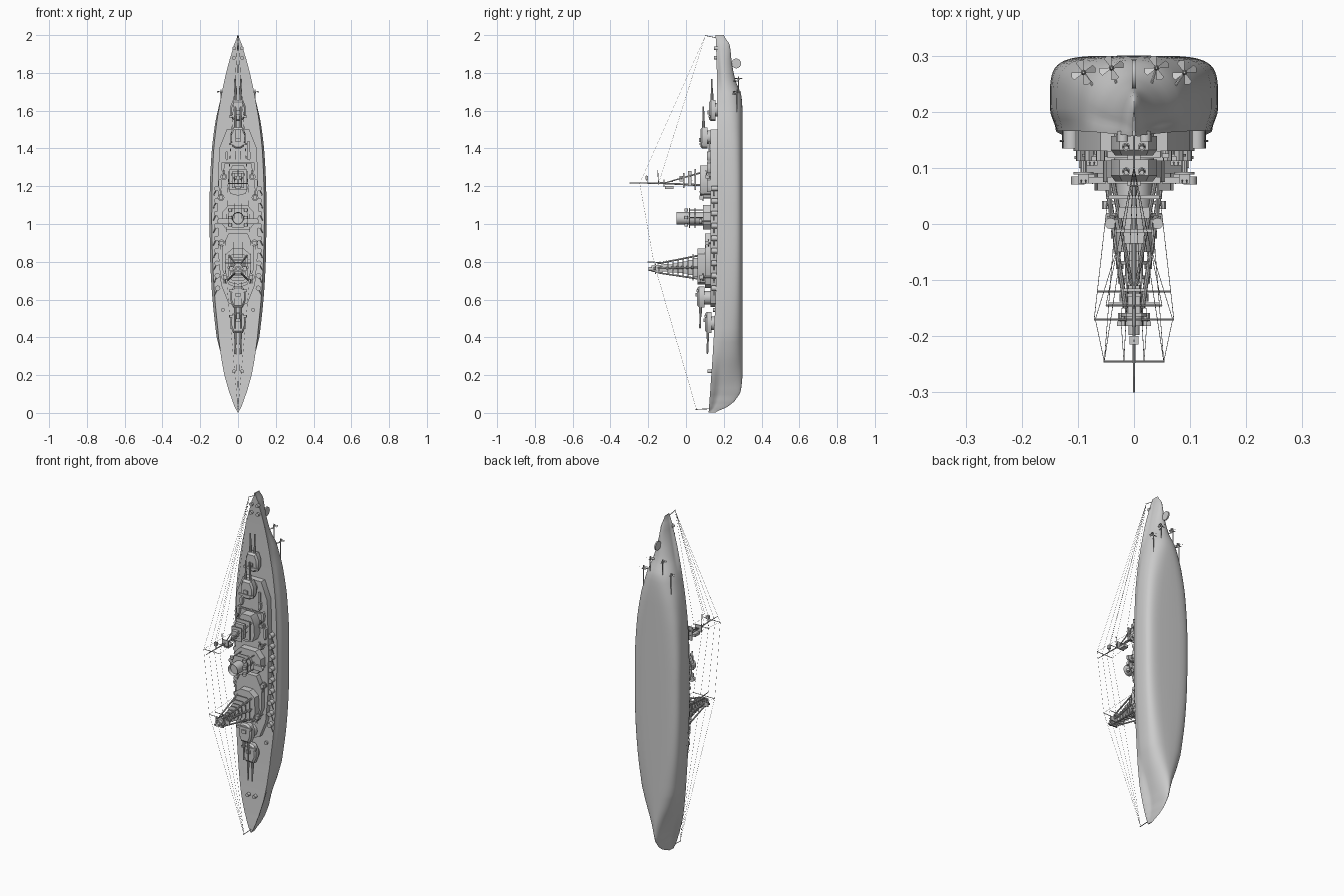
import bpy, bmesh, math
from mathutils import Vector, Matrix

# Ship stands on its bow: length along z, "up" for the ship is -y
SIDES = (-1, 1)


def finish(name, bm):
    bmesh.ops.recalc_face_normals(bm, faces=bm.faces)
    me = bpy.data.meshes.new(name)
    bm.to_mesh(me)
    bm.free()
    ob = bpy.data.objects.new(name, me)
    bpy.context.collection.objects.link(ob)
    return ob


def box(bm, x0, x1, y0, y1, z0, z1):
    m = Matrix.Translation(((x0+x1)/2, (y0+y1)/2, (z0+z1)/2)) @ Matrix.Diagonal((abs(x1-x0), abs(y1-y0), abs(z1-z0), 1))
    bmesh.ops.create_cube(bm, size=1, matrix=m)


def rod(bm, a, b, r1, r2=None, n=10, flat=1.0):
    a, b = Vector(a), Vector(b)
    d = b - a
    m = Matrix.Translation((a+b)/2) @ Matrix.Diagonal((flat, 1, 1, 1)) @ d.to_track_quat('Z', 'Y').to_matrix().to_4x4()
    bmesh.ops.create_cone(bm, cap_ends=True, segments=n, radius1=r1,
                          radius2=r1 if r2 is None else r2, depth=d.length, matrix=m)


def prism(bm, half, y0, y1, top=1.0):
    """Symmetric deck-plan outline extruded from y1 (base) to y0 (roof)."""
    pts = half + [(-x, z) for x, z in reversed(half) if x > 0]
    zc = sum(p[1] for p in pts) / len(pts)
    lo = [bm.verts.new((x, y1, z)) for x, z in pts]
    hi = [bm.verts.new((x*top, y0, zc+(z-zc)*top)) for x, z in pts]
    bm.faces.new(lo)
    bm.faces.new(hi)
    for i in range(len(pts)):
        j = (i+1) % len(pts)
        bm.faces.new((lo[i], lo[j], hi[j], hi[i]))


# Hull stations: z, deck half width, bulge half width, deck y, keel y, fullness
ST = [(0.003, .003, .002, .120, .158, 1.5), (.03, .017, .007, .122, .215, 1.5),
      (.06, .029, .013, .124, .255, 1.6), (.11, .047, .024, .128, .288, 1.8),
      (.2, .072, .052, .134, .299, 2.0), (.3, .09, .086, .141, .3, 2.6),
      (.4, .103, .113, .147, .3, 3.2), (.6, .122, .135, .156, .3, 4.2),
      (.8, .134, .147, .162, .3, 4.8), (1.0, .139, .15, .165, .3, 5.0),
      (1.2, .137, .149, .166, .3, 4.8), (1.4, .128, .138, .166, .3, 4.0),
      (1.55, .111, .118, .166, .3, 3.0), (1.68, .089, .088, .165, .293, 2.2),
      (1.76, .072, .062, .164, .262, 1.9), (1.85, .05, .04, .162, .243, 1.8),
      (1.95, .021, .017, .159, .231, 1.8), (2.0, .003, .002, .157, .2, 1.8)]


def catmull(i, t):
    p = [ST[min(max(i+k, 0), len(ST)-1)] for k in (-1, 0, 1, 2)]
    out = []
    for a, b, c, d in zip(*p):
        v = .5*(2*b+(c-a)*t+(2*a-5*b+4*c-d)*t*t+(3*b-a-3*c+d)*t**3)
        out.append(min(max(v, min(b, c)), max(b, c)))
    out[0] = p[1][0] + (p[2][0]-p[1][0])*t
    return out


def section(z, wd, wb, yd, yk, n):
    h, k, half = yk-yd, .3, []
    for i in range(4):
        t = i/4
        half.append((wd+(wb-wd)*t*t*(3-2*t), yd+h*k*t))
    for i in range(13):
        a = math.pi/2*i/12
        half.append((wb*max(math.cos(a), 0)**(2/n), yd+h*(k+(1-k)*math.sin(a)**(2/n))))
    half[-1] = (0, yk)
    return [(x, y, z) for x, y in half] + [(-x, y, z) for x, y in reversed(half[:-1])]


bm = bmesh.new()
rings = []
for i in range(len(ST)-1):
    for t in (0, .25, .5, .75):
        rings.append(section(*catmull(i, t)))
rings.append(section(*ST[-1]))
rings = [[bm.verts.new(p) for p in r] for r in rings]
for a, b in zip(rings, rings[1:]):
    for j in range(len(a)):
        k = (j+1) % len(a)
        bm.faces.new((a[j], a[k], b[k], b[j]))
bm.faces.new(rings[0])
bm.faces.new(rings[-1])
finish("hull", bm)

# Rudder, propellers with shafts and struts
bm = bmesh.new()
box(bm, -.004, .004, .24, .25, 1.84, 1.86)
rod(bm, (-.004, .266, 1.85), (.004, .266, 1.85), .026, n=16)
finish("rudder", bm)
for x, y, z in ((.09, .27, 1.70), (.04, .278, 1.77)):
    for s in SIDES:
        bm = bmesh.new()
        c = Vector((s*x, y, z))
        rod(bm, c-Vector((0, 0, .17)), c, .003)
        rod(bm, c-Vector((0, 0, .008)), c+Vector((0, 0, .012)), .005, .002)
        rod(bm, c-Vector((0, 0, .012)), (s*x*.6, y-.05, z-.012), .0025, n=6)
        for k in range(4):
            a = k*math.pi/2 + .35
            u, v = Vector((math.cos(a), math.sin(a), 0)), Vector((-math.sin(a), math.cos(a), .5))
            bm.faces.new([bm.verts.new(c+u*r+v*w) for r, w in
                          ((.004, -.002), (.02, -.007), (.023, 0), (.02, .007), (.004, .002))])
        finish("propeller", bm)

# Deckhouses: main upper deck, forward block, bridge base, midship and aft blocks
HOUSES = [("upper_deck", .13, .17, [(0, .56), (.05, .58), (.09, .68), (.105, .85), (.108, 1.1), (.1, 1.4), (.06, 1.5), (0, 1.5)]),
          ("forward_house", .1, .131, [(0, .66), (.05, .68), (.083, .76), (.083, .88), (.05, .95), (0, .95)]),
          ("bridge_base", .06, .101, [(0, .68), (.045, .69), (.07, .75), (.065, .84), (.03, .87), (0, .87)]),
          ("funnel_base", .09, .131, [(0, .97), (.06, .97), (.085, 1.0), (.085, 1.06), (.05, 1.1), (0, 1.1)]),
          ("aft_house", .075, .131, [(0, 1.15), (.04, 1.16), (.055, 1.2), (.05, 1.27), (.03, 1.31), (0, 1.31)])]
for name, y0, y1, half in HOUSES:
    bm = bmesh.new()
    prism(bm, half, y0, y1)
    finish(name, bm)


# Main gun turrets
def turret(name, z, d, roof, base, deck):
    bm = bmesh.new()
    rod(bm, (0, base, z), (0, deck, z), .036, n=24)
    plan = [(0, .052), (.026, .052), (.041, .015), (.041, -.025), (.03, -.05), (.015, -.06), (0, -.06)]
    plan = [(x, z+d*q) for x, q in plan]
    prism(bm, plan, roof+.014, base)
    prism(bm, plan, roof+.004, roof+.014, .82)
    box(bm, -.047, .047, roof, roof+.012, z-d*.03, z-d*.042)
    box(bm, -.012, .012, roof-.004, roof+.01, z-d*.005, z-d*.025)
    for s in SIDES:
        yb = (roof+base)/2
        rod(bm, (s*.014, yb, z+d*.03), (s*.014, yb, z+d*.085), .0075)
        rod(bm, (s*.014, yb, z+d*.085), (s*.014, yb-.002, z+d*.162), .0055, .004)
    finish(name, bm)


turret("turret_1", .475, -1, .097, .134, .155)
turret("turret_2", .61, -1, .055, .097, .16)
turret("turret_3", 1.46, 1, .072, .115, .17)
turret("turret_4", 1.605, 1, .118, .157, .17)

# Pagoda tower: tiers as (roof y, base y, half width, z start, z end)
bm = bmesh.new()
TIERS = [(.035, .062, .05, .70, .84), (.008, .035, .042, .715, .825), (-.018, .008, .034, .725, .815),
         (-.045, -.018, .03, .73, .81), (-.072, -.045, .025, .735, .80), (-.098, -.072, .022, .735, .795),
         (-.13, -.098, .019, .74, .795), (-.165, -.13, .022, .735, .79)]
for y0, y1, w, z0, z1 in TIERS:
    m = (z0+z1)/2
    prism(bm, [(0, z0), (w*.6, z0), (w, z0+.02), (w, z1-.015), (w*.6, z1), (0, z1)], y0, y0+.006)
    q = .72
    prism(bm, [(0, m+(z0-m)*q), (w*.5, m+(z0-m)*q), (w*q, m), (w*.5, m+(z1-m)*q), (0, m+(z1-m)*q)], y0+.006, y1)
    for s in SIDES:
        rod(bm, (s*w, y0-.008, m), (s*w, y0+.006, m), .007)
rod(bm, (0, -.165, .762), (0, -.182, .762), .017, n=16)
rod(bm, (0, -.182, .762), (0, -.198, .762), .01, n=16)
box(bm, -.03, .03, -.182, -.174, .745, .753)
box(bm, -.045, .045, -.146, -.14, .75, .775)
for s in SIDES:
    for zb, zt in ((.705, .742), (.77, .765), (.84, .79)):
        rod(bm, (s*.052, .1, zb), (s*.015, -.15, zt), .005, .004, 8)
finish("pagoda_tower", bm)
bm = bmesh.new()
for y, w, z in ((-.12, .065, .79), (-.17, .071, .795)):
    rod(bm, (-w, y, z), (w, y, z), .002, n=6)
rod(bm, (0, -.12, .795), (0, -.205, .80), .0025, n=6)
finish("tower_yards", bm)

# Funnel with cap rim and searchlight platforms
bm = bmesh.new()
rod(bm, (0, .1, 1.03), (0, -.05, 1.03), .033, n=28, flat=.95)
top = [f for f in bm.faces if f.calc_center_median().y < -.049]
bmesh.ops.inset_region(bm, faces=top, thickness=.004)
bmesh.ops.translate(bm, verts=list({v for f in top for v in f.verts}), vec=(0, .02, 0))
finish("funnel", bm)
bm = bmesh.new()
for y in (.045, .015):
    prism(bm, [(0, .98), (.03, .98), (.05, 1.01), (.05, 1.06), (.03, 1.085), (0, 1.085)], y, y+.005)
for s in SIDES:
    for z in (.995, 1.035, 1.075):
        rod(bm, (s*.042, .09, z), (s*.042, .015, z), .003, n=6)
        rod(bm, (s*.042, .001, z-.008), (s*.042, .001, z+.008), .01, n=12)
    box(bm, s*.05, s*.1, .072, .084, 1.0, 1.03)
    rod(bm, (s*.1, .07, 1.015), (s*.1, .085, 1.015), .012, n=12)
    rod(bm, (s*.088, .08, 1.015), (s*.088, .17, 1.015), .0035, n=6)
finish("searchlight_platforms", bm)

# Main mast: tripod, tops, spreaders and gaff
bm = bmesh.new()
rod(bm, (0, .1, 1.205), (0, -.12, 1.215), .006, .004)
rod(bm, (0, -.12, 1.215), (0, -.3, 1.217), .004, .0015, 8)
for s in SIDES:
    rod(bm, (s*.04, .09, 1.275), (s*.004, -.11, 1.218), .0045, .003, 8)
for y0, y1, w, z0, z1 in ((.045, .052, .045, 1.18, 1.29), (.01, .03, .028, 1.2, 1.28), (-.015, -.009, .032, 1.19, 1.27),
                          (-.035, -.015, .018, 1.225, 1.255), (-.11, -.065, .014, 1.185, 1.2), (-.12, -.115, .02, 1.195, 1.235)):
    box(bm, -w, w, y0, y1, z0, z1)
for y, w in ((-.245, .054), (-.145, .05)):
    rod(bm, (-w, y, 1.215), (w, y, 1.215), .002, n=6)
rod(bm, (0, -.145, 1.21), (0, -.15, 1.285), .002, n=6)
rod(bm, (0, -.205, 1.215), (0, -.208, 1.26), .002, n=6)
box(bm, -.008, .008, -.215, -.2, 1.235, 1.255)
finish("main_mast", bm)

# Secondary guns: casemates down each side, twin mounts on raised platforms
for s in SIDES:
    bm = bmesh.new()
    for i in range(9):
        z = .66 + i*.066
        x = s*(.102 + .012*math.sin((z-.5)*math.pi))
        rod(bm, (x, .135, z), (x, .166, z), .014, n=12)
        rod(bm, (x, .149, z), (x+s*.017, .148, z-.038), .003, .002, 6)
    finish("casemate_guns", bm)
    bm = bmesh.new()
    for x, y, z, d in ((.07, .088, .72, -1), (.088, .116, .9, -1), (.09, .088, 1.14, 1), (.075, .12, 1.25, 1)):
        rod(bm, (s*x, y, z), (s*x, .14, z), .005, n=8)
        rod(bm, (s*x, y, z), (s*x, y+.005, z), .018, n=12)
        box(bm, s*(x-.01), s*(x+.01), y-.016, y, z-.01, z+.01)
        for k in (-.004, .004):
            rod(bm, (s*x+k, y-.009, z), (s*x+k, y-.015, z+d*.036), .0018, n=6)
    finish("twin_mounts", bm)
    bm = bmesh.new()
    for x, y, z in ((.08, .143, .545), (.022, .147, 1.88), (.02, .147, 1.93), (.022, .115, .22)):
        rod(bm, (s*x, y, z), (s*x, .166, z), .01, n=14)
    finish("deck_tubs", bm)
    # Ship's boats
    bm = bmesh.new()
    for x, z, l in ((.095, 1.205, .035), (.08, 1.3, .03), (.06, 1.36, .025)):
        prism(bm, [(0, -l), (.006, -l*.6), (.008, 0), (.007, l*.8), (0, l)], .112, .13)
        bm.verts.ensure_lookup_table()
        bmesh.ops.translate(bm, verts=bm.verts[-16:], vec=(s*x, 0, z))
    finish("boats", bm)

# Boat rail, catapult, flagstaffs
bm = bmesh.new()
box(bm, -.083, .083, .112, .12, 1.318, 1.326)
for x in (-.075, 0, .075):
    rod(bm, (x, .115, 1.322), (x, .135, 1.322), .003, n=6)
box(bm, .05, .062, .118, .126, 1.34, 1.44)
rod(bm, (.056, .12, 1.38), (.056, .135, 1.38), .008)
finish("boat_rail_and_catapult", bm)
bm = bmesh.new()
rod(bm, (0, .125, .022), (0, .05, .018), .002, n=6)
rod(bm, (0, .165, 1.985), (0, .1, 1.998), .002, n=6)
finish("flagstaffs", bm)

# Rigging wires
bm = bmesh.new()
for s in SIDES:
    for x in (.018, .053):
        for a, b in (((s*x, -.245, 1.215), (0, .102, 1.996)), ((s*x, -.245, 1.215), (s*x*1.3, -.17, .795)),
                     ((s*x*1.3, -.17, .795), (0, .055, .02))):
            rod(bm, a, b, .0006, n=3)
    rod(bm, (s*.05, -.145, 1.215), (0, .102, 1.996), .0006, n=3)
    rod(bm, (s*.071, -.17, .795), (s*.045, .06, .83), .0006, n=3)
    rod(bm, (s*.053, -.245, 1.215), (s*.03, .05, 1.23), .0006, n=3)
finish("rigging", bm)

# Smooth the round forms, keep the hard edges
for ob in bpy.context.scene.objects:
    ob.select_set(True)
    bpy.context.view_layer.objects.active = ob
bpy.ops.object.shade_smooth_by_angle(angle=math.radians(32))
